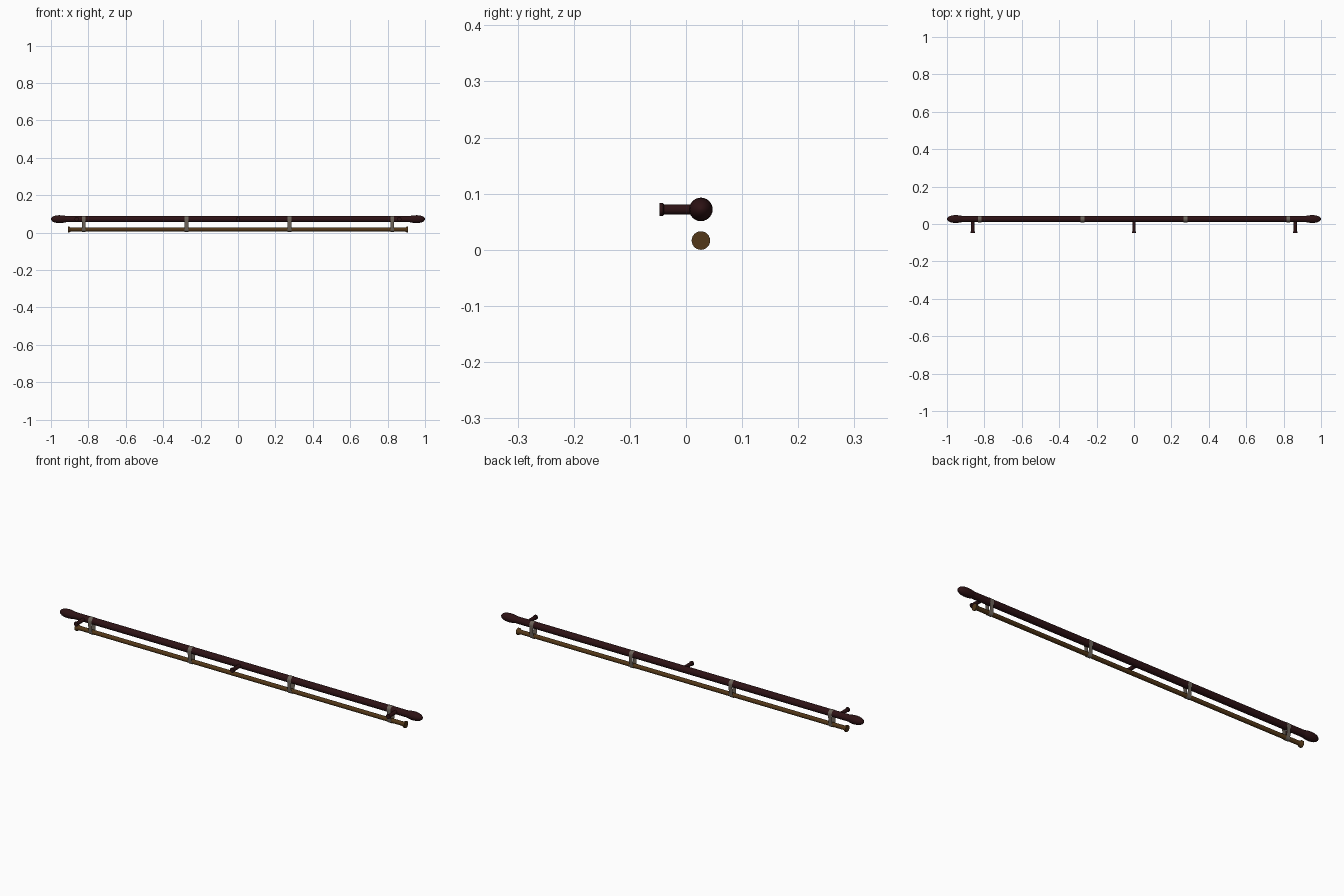
import bpy, bmesh, math
from mathutils import Vector

if "Cube" in bpy.data.objects:
    bpy.data.objects.remove(bpy.data.objects["Cube"])

YC = 0.0265          # depth of both rods
Z_UP, Z_LOW = 0.072, 0.0165


def material(name, rgb):
    m = bpy.data.materials.new(name)
    m.diffuse_color = (*rgb, 1)
    m.use_nodes = True
    m.node_tree.nodes["Principled BSDF"].inputs["Base Color"].default_value = m.diffuse_color
    return m


MAROON = material("dark maroon wood", (0.026, 0.006, 0.007))
BROWN = material("golden brown wood", (0.085, 0.038, 0.009))
GREY = material("grey strap", (0.15, 0.125, 0.10))


def finish(name, bm, mat):
    bmesh.ops.recalc_face_normals(bm, faces=bm.faces)
    me = bpy.data.meshes.new(name)
    bm.to_mesh(me)
    bm.free()
    ob = bpy.data.objects.new(name, me)
    bpy.context.collection.objects.link(ob)
    me.materials.append(mat)
    bpy.ops.object.select_all(action='DESELECT')
    bpy.context.view_layer.objects.active = ob
    ob.select_set(True)
    bpy.ops.object.shade_smooth_by_angle(angle=math.radians(40))
    return ob


def lathe(name, profile, origin, axis, mat, n=24):
    """Revolve (distance, radius) points about the x or y axis."""
    bm = bmesh.new()
    rings = []
    for d, r in profile:
        ring = []
        for i in range(n):
            a = 2 * math.pi * i / n
            c, s = r * math.cos(a), r * math.sin(a)
            p = (d, c, s) if axis == 'x' else (c, d, s)
            ring.append(bm.verts.new(Vector(p) + Vector(origin)))
        rings.append(ring)
    for a, b in zip(rings, rings[1:]):
        for i in range(n):
            j = (i + 1) % n
            bm.faces.new((a[i], a[j], b[j], b[i]))
    bm.faces.new(rings[0])
    bm.faces.new(rings[-1])
    return finish(name, bm, mat)


# upper rod with rounded finials at both ends
lathe("upper_rod", [(-0.94, 0.0165), (0.94, 0.0165)], (0, YC, Z_UP), 'x', MAROON)
finial = [(0.918, 0.0165), (0.928, 0.0185), (0.942, 0.0205), (0.957, 0.021),
          (0.972, 0.0195), (0.984, 0.0165), (0.993, 0.0115), (0.998, 0.006), (1.0, 0.001)]
for side, s in (("left", -1), ("right", 1)):
    lathe("finial_" + side, [(s * d, r) for d, r in finial], (0, YC, Z_UP), 'x', MAROON)

# lower rod with small flared end caps
half = [(0.89, 0.0105), (0.897, 0.012), (0.903, 0.0165), (0.91, 0.0165)]
lathe("lower_rod", [(-d, r) for d, r in reversed(half)] + half, (0, YC, Z_LOW), 'x', BROWN)

# wall brackets: stem and flange
for i, x in enumerate((-0.862, 0, 0.862)):
    lathe(f"wall_bracket_{i + 1}",
          [(-0.0475, 0.0115), (-0.041, 0.0115), (-0.039, 0.009), (YC, 0.009)],
          (x, 0, Z_UP), 'y', MAROON, 16)


# thin ribbon straps looped round both rods
def strap(name, x, w=0.02, r_up=0.0175, r_low=0.0125, n=12):
    bm = bmesh.new()
    loop = [(YC + r_up * math.cos(math.pi * i / n), Z_UP + r_up * math.sin(math.pi * i / n))
            for i in range(n + 1)]
    loop += [(YC - r_low * math.cos(math.pi * i / n), Z_LOW - r_low * math.sin(math.pi * i / n))
             for i in range(n + 1)]
    a = [bm.verts.new((x - w / 2, y, z)) for y, z in loop]
    b = [bm.verts.new((x + w / 2, y, z)) for y, z in loop]
    for i in range(len(loop)):
        j = (i + 1) % len(loop)
        bm.faces.new((a[i], a[j], b[j], b[i]))
    return finish(name, bm, GREY)


for i, x in enumerate((-0.825, -0.275, 0.275, 0.825)):
    strap(f"strap_{i + 1}", x)
